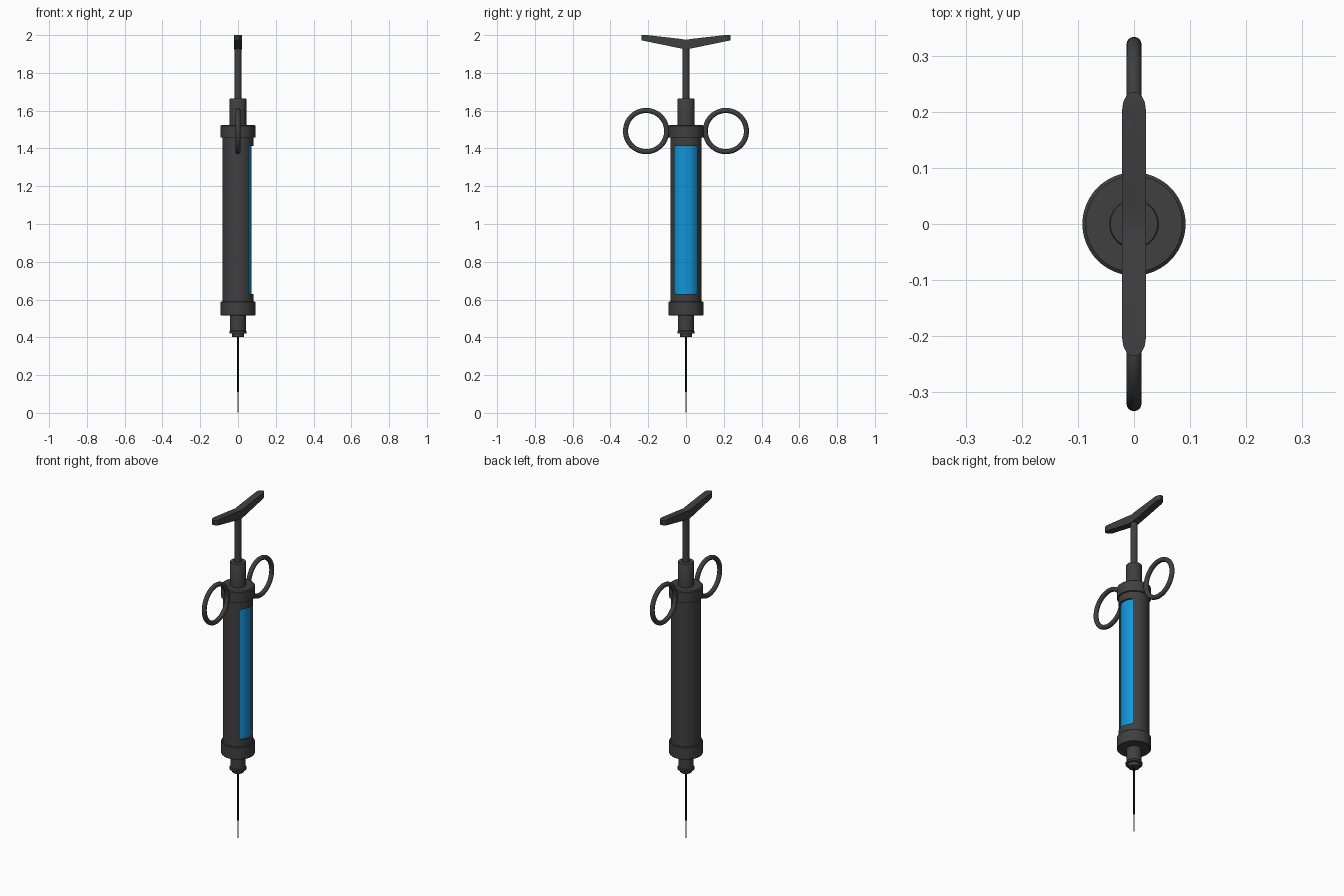
import bpy, bmesh, math

if "Cube" in bpy.data.objects:
    bpy.data.objects.remove(bpy.data.objects["Cube"])


def material(name, rgb):
    m = bpy.data.materials.new(name)
    m.diffuse_color = (*rgb, 1)
    m.use_nodes = True
    m.node_tree.nodes["Principled BSDF"].inputs["Base Color"].default_value = m.diffuse_color
    return m


DARK = material("dark_grey_metal", (0.05, 0.05, 0.05))
BLACK = material("black_needle", (0.008, 0.008, 0.009))
STEEL = material("steel", (0.28, 0.28, 0.32))
BLUE = material("blue_fluid", (0.006, 0.30, 0.68))


def finish(bm, name, mat, smooth=True):
    bmesh.ops.recalc_face_normals(bm, faces=bm.faces)
    me = bpy.data.meshes.new(name)
    bm.to_mesh(me)
    bm.free()
    me.materials.append(mat)
    ob = bpy.data.objects.new(name, me)
    bpy.context.collection.objects.link(ob)
    bpy.ops.object.select_all(action='DESELECT')
    ob.select_set(True)
    bpy.context.view_layer.objects.active = ob
    if smooth:
        bpy.ops.object.shade_smooth_by_angle(angle=math.radians(35))
    return ob


def lathe(name, profile, mat, n=48):
    """Closed turned part from (radius, z) points, bottom to top."""
    bm = bmesh.new()
    rings = [[bm.verts.new((r * math.cos(2 * math.pi * i / n),
                            r * math.sin(2 * math.pi * i / n), z))
              for i in range(n)] for r, z in profile]
    for a, b in zip(rings, rings[1:]):
        for i in range(n):
            j = (i + 1) % n
            bm.faces.new((a[i], a[j], b[j], b[i]))
    bm.faces.new(rings[0][::-1])
    bm.faces.new(rings[-1])
    return finish(bm, name, mat)


# Needle: bare steel point below a black sheath
lathe("needle_tip", [(0.001, 0), (0.003, 0.02), (0.003, 0.12)], STEEL, 12)
lathe("needle_sheath", [(0.005, 0.11), (0.005, 0.41)], BLACK, 12)

# Hub and end caps
lathe("needle_hub", [(0.031, 0.402), (0.033, 0.405), (0.033, 0.42), (0.046, 0.42),
                     (0.046, 0.43), (0.042, 0.435), (0.042, 0.52)], DARK)
lathe("bottom_cap", [(0.089, 0.515), (0.092, 0.518), (0.092, 0.587), (0.089, 0.59)], DARK)
lathe("top_cap", [(0.092, 1.457), (0.092, 1.52), (0.086, 1.525)], DARK)
lathe("collar", [(0.044, 1.52), (0.044, 1.662), (0.042, 1.665)], DARK)
lathe("plunger_rod", [(0.019, 1.66), (0.019, 1.95)], DARK, 32)

# Barrel with a rounded window cut in its +x side
barrel = lathe("barrel", [(0.083, 0.58), (0.083, 1.47)], DARK, 64)
bm = bmesh.new()
outline = []
for cy, cz, start in ((0.05, 1.402, 0), (-0.05, 1.402, 90), (-0.05, 0.642, 180), (0.05, 0.642, 270)):
    for k in range(5):
        a = math.radians(start + k * 22.5)
        outline.append((cy + 0.012 * math.cos(a), cz + 0.012 * math.sin(a)))
back = [bm.verts.new((0.025, y, z)) for y, z in outline]
front = [bm.verts.new((0.15, y, z)) for y, z in outline]
bm.faces.new(back)
bm.faces.new(front)
for i in range(len(outline)):
    j = (i + 1) % len(outline)
    bm.faces.new((back[i], back[j], front[j], front[i]))
cutter = finish(bm, "window_cutter", DARK, False)
cutter.hide_render = True
cut = barrel.modifiers.new("window", 'BOOLEAN')
cut.operation, cut.solver, cut.object = 'DIFFERENCE', 'EXACT', cutter
bpy.context.view_layer.objects.active = barrel
bpy.ops.object.modifier_apply(modifier=cut.name)
bpy.data.objects.remove(cutter)

# Fluid tube seen through the window
lathe("fluid_tube", [(0.072, 0.61), (0.072, 1.43)], BLUE, 64)

# Finger rings
for side, label in ((-1, "left"), (1, "right")):
    bpy.ops.mesh.primitive_torus_add(location=(0, side * 0.211, 1.492),
                                     rotation=(0, math.pi / 2, 0),
                                     major_radius=0.109, minor_radius=0.0135,
                                     major_segments=48, minor_segments=16)
    ring = bpy.context.object
    ring.name = label + "_finger_ring"
    ring.data.materials.append(DARK)
    bpy.ops.object.shade_smooth_by_angle(angle=math.radians(60))

# Shallow V thumb handle with rounded ends: stations of (y, half width, bottom, top)
half = [(0.03, 0.021, 1.93, 1.98), (0.205, 0.021, 1.966, 2.0), (0.218, 0.019, 1.969, 2.0),
        (0.228, 0.014, 1.971, 2.0), (0.235, 0.006, 1.973, 2.0)]
stations = [(-y, w, b, t) for y, w, b, t in reversed(half)] + [(0, 0.021, 1.925, 1.975)] + half
bm = bmesh.new()
loops = [[bm.verts.new(p) for p in ((-w, y, b), (w, y, b), (w, y, t), (-w, y, t))]
         for y, w, b, t in stations]
for a, b in zip(loops, loops[1:]):
    for i in range(4):
        j = (i + 1) % 4
        bm.faces.new((a[i], a[j], b[j], b[i]))
bm.faces.new(loops[0])
bm.faces.new(loops[-1])
finish(bm, "thumb_handle", DARK)
